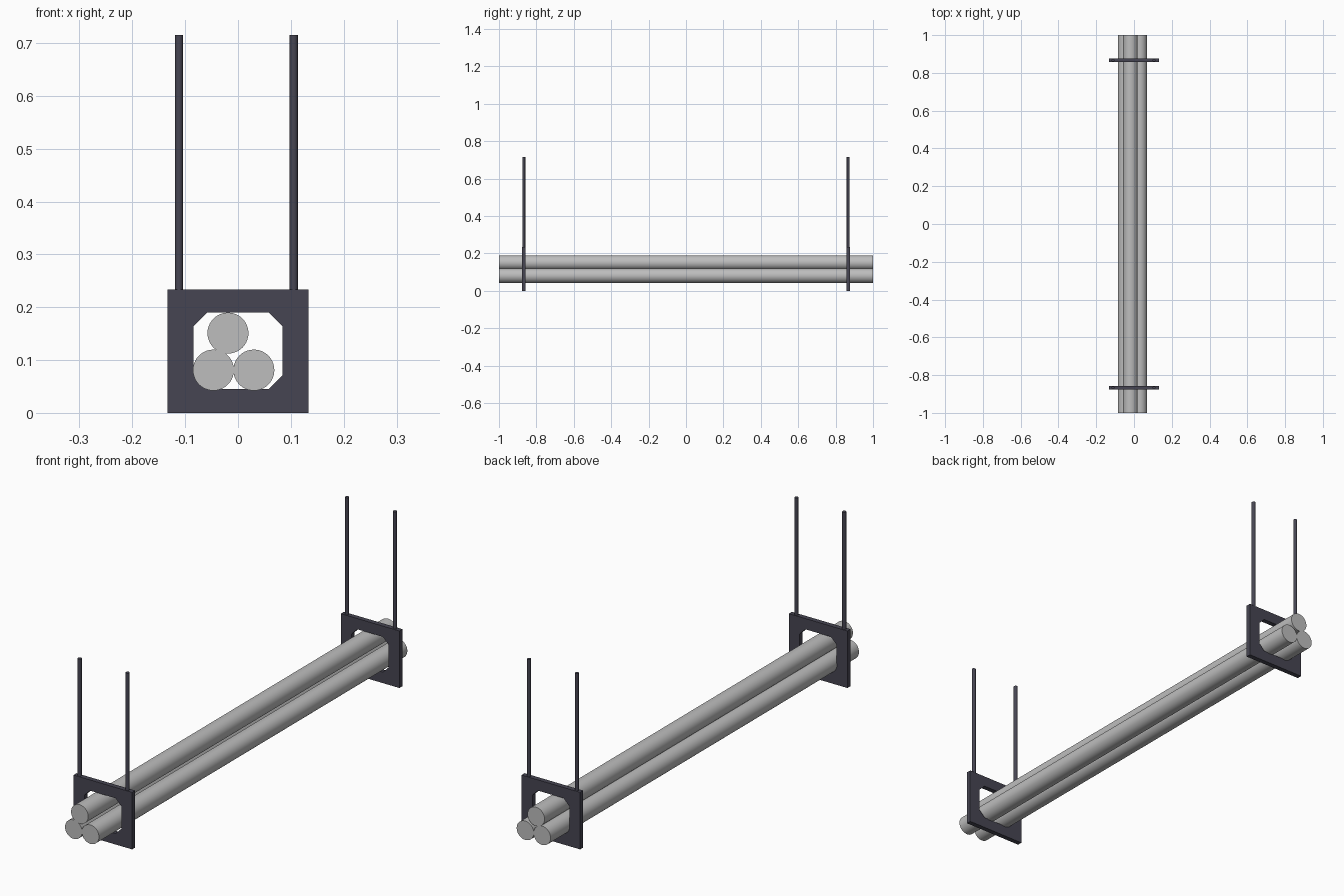
import bpy
import math

if "Cube" in bpy.data.objects:
    bpy.data.objects.remove(bpy.data.objects["Cube"])


def material(name, color):
    m = bpy.data.materials.new(name)
    m.diffuse_color = (*color, 1.0)
    m.use_nodes = True
    m.node_tree.nodes["Principled BSDF"].inputs["Base Color"].default_value = m.diffuse_color
    return m


DARK = material("dark steel", (0.062, 0.060, 0.085))
GREY = material("grey pipe", (0.51, 0.51, 0.51))


def cylinder(name, radius, length, loc, mat, sides, rot=(0, 0, 0)):
    bpy.ops.mesh.primitive_cylinder_add(vertices=sides, radius=radius, depth=length,
                                        location=loc, rotation=rot)
    o = bpy.context.object
    o.name = name
    o.data.materials.append(mat)
    bpy.ops.object.shade_smooth_by_angle(angle=math.radians(35))
    return o


def plate_with_hole(name, loops, thickness, y, mat):
    """Upright flat plate in the xz plane; the second loop cuts a hole."""
    curve = bpy.data.curves.new(name, 'CURVE')
    curve.dimensions = '2D'
    curve.fill_mode = 'BOTH'
    curve.extrude = thickness / 2
    for pts in loops:
        s = curve.splines.new('POLY')
        s.points.add(len(pts) - 1)
        for p, (x, z) in zip(s.points, pts):
            p.co = (x, z, 0, 1)
        s.use_cyclic_u = True
    o = bpy.data.objects.new(name, curve)
    bpy.context.collection.objects.link(o)
    o.location.y = y
    o.rotation_euler.x = math.pi / 2
    bpy.ops.object.select_all(action='DESELECT')
    o.select_set(True)
    bpy.context.view_layer.objects.active = o
    bpy.ops.object.convert(target='MESH')
    o = bpy.context.object
    o.data.materials.clear()
    o.data.materials.append(mat)
    bpy.ops.object.shade_flat()
    return o


# Frame outline and chamfered opening
W, H = 0.133, 0.234
outer = [(-W, 0), (W, 0), (W, H), (-W, H)]
a, lo, hi, c = 0.084, 0.045, 0.19, 0.026
inner = [(-a + c, lo), (a - c, lo), (a, lo + c), (a, hi - c),
         (a - c, hi), (-a + c, hi), (-a, hi - c), (-a, lo + c)]

# Two hangers: a frame and two rods each
for end, y in (("front", -0.867), ("back", 0.867)):
    plate_with_hole(f"{end}_hanger_frame", [outer, inner], 0.02, y, DARK)
    for side, x in (("left", -0.1115), ("right", 0.1055)):
        cylinder(f"{end}_{side}_rod", 0.0077, 0.495, (x, y, 0.4675), DARK, 16)

# Bundle of three pipes running through both frames
for name, x, z in (("top_pipe", -0.019, 0.151),
                   ("left_pipe", -0.0465, 0.081),
                   ("right_pipe", 0.030, 0.081)):
    cylinder(name, 0.0388, 2.0, (x, 0, z), GREY, 40, (math.pi / 2, 0, 0))
